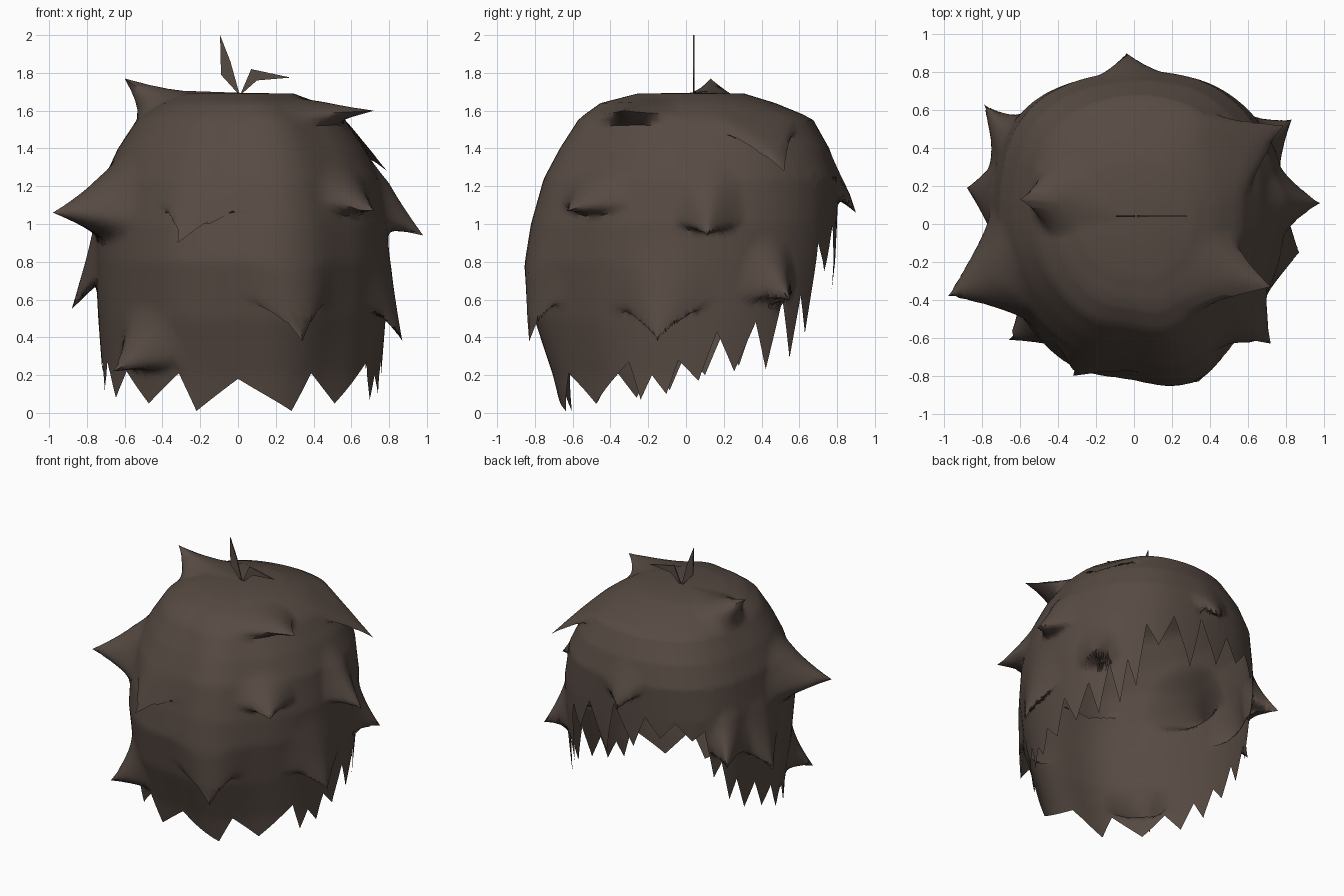
import bpy, bmesh, math
from mathutils import Vector

if "Cube" in bpy.data.objects:
    bpy.data.objects.remove(bpy.data.objects["Cube"])

brown = bpy.data.materials.new("dark brown hair")
brown.diffuse_color = (0.095, 0.069, 0.056, 1)
brown.use_nodes = True
brown.node_tree.nodes["Principled BSDF"].inputs["Base Color"].default_value = brown.diffuse_color

# Shell plan at its widest: angle (0 = +x, 90 = +y), radius
PLAN = [(0, .79), (20, .83), (40, .86), (60, .86), (80, .82), (100, .81), (115, .83), (130, .85),
        (145, .83), (160, .78), (180, .75), (200, .75), (215, .76), (230, .78), (245, .82),
        (255, .82), (270, .81), (283, .89), (297, .88), (310, .81), (325, .80), (340, .79), (360, .79)]
# Shell outline: height, then size relative to the plan at the sides, front and back
PROFILE = [(0.0, .95, .76, .90), (.2, .95, .82, .90), (.5, .98, .94, .93), (.8, 1.0, 1.0, .97),
           (1.0, 1.0, .96, .98), (1.24, .94, .88, .99), (1.4, .84, .78, .93),
           (1.56, .70, .66, .82), (1.64, .54, .53, .58), (1.69, .37, .30, .38)]


def interp(table, x):
    for p, q in zip(table, table[1:]):
        if x <= q[0]:
            break
    t = (x - p[0]) / (q[0] - p[0])
    return [u + (v - u) * t for u, v in zip(p[1:], q[1:])]


def shell_point(deg, z):
    """Point on the hair shell at an angle and a height."""
    plan = sum(interp(PLAN, (deg + o) % 360)[0] for o in (-6, 0, 6)) / 3
    side, front, back = interp(PROFILE, z)
    c, s = math.cos(math.radians(deg)), math.sin(math.radians(deg))
    r = plan * (side * c * c + (back if s > 0 else front) * s * s)
    return Vector((c * r, s * r, z))


def finish(name, bm):
    bmesh.ops.recalc_face_normals(bm, faces=bm.faces)
    me = bpy.data.meshes.new(name)
    bm.to_mesh(me)
    bm.free()
    me.materials.append(brown)
    ob = bpy.data.objects.new(name, me)
    bpy.context.collection.objects.link(ob)
    bpy.ops.object.select_all(action='DESELECT')
    ob.select_set(True)
    bpy.context.view_layer.objects.active = ob
    bpy.ops.object.shade_smooth_by_angle(angle=math.radians(60))


# Jagged hem: (angle, height), alternating points and notches, high over the open face
HEM = [(5, .17), (12, .43), (19, .22), (27, .48), (32, .23), (38, .60), (43, .29), (47, .62),
       (51, .42), (56, .90), (62, .75), (70, 1.0), (80, .65), (86, 1.05), (97, .75), (104, 1.0),
       (112, .85), (120, .98), (128, .85), (134, .92), (139, .55), (143, .66), (148, .35),
       (152, .50), (158, .25), (165, .42), (172, .20), (180, .32), (187, .12), (194, .27),
       (202, .08), (212, .22), (225, .05), (243, .21), (250, .01), (270, .18), (294, .01),
       (302, .21), (317, .05), (336, .27), (341, .07), (346, .20), (352, .10), (357, .28)]

# Locks pulled out of the shell: tip, root angle, root height, spread sideways, up and down
LOCKS = [
    ((-.98, -.38, 1.06), 200, 1.04, .34, .34, .14),   # left front
    ((.98, .11, .94), 8, 1.03, .20, .40, .07),        # right side
    ((-.60, .13, 1.77), 160, 1.64, .22, .12, .12),    # left crown
    ((.72, -.33, 1.60), 325, 1.57, .27, .15, .06),    # right crown
    ((.79, .52, 1.28), 36, 1.50, .26, .20, .06),      # right back
    ((.72, -.63, 1.07), 320, 1.10, .24, .22, .07),    # right front
    ((.87, -.15, .38), 350, .58, .30, .40, .06),      # right low
    ((.83, .55, .60), 32, .66, .18, .30, .06),        # right by the face
    ((-.88, .19, .55), 168, .72, .24, .35, .06),      # left side
    ((-.66, -.61, .22), 228, .27, .24, .30, .06),     # left low
    ((-.79, .63, .70), 147, .77, .18, .30, .06),      # left by the face
    ((-.32, -.80, .90), 258, 1.10, .28, .22, .05),    # front high
    ((.34, -.83, .38), 290, .60, .28, .28, .05),      # front low
    ((-.04, .90, 1.06), 92, 1.19, .18, .22, .06),     # back
]

# Main shell as a fine grid whose last row follows the hem
SUB, ROWS = 6, 50
bm = bmesh.new()
crown = bm.verts.new((0, .03, 1.695))
cols = []
for i, (a0, z0) in enumerate(HEM):
    a1, z1 = HEM[(i + 1) % len(HEM)]
    a1 += 360 if a1 < a0 else 0
    for k in range(SUB):
        deg, low = a0 + (a1 - a0) * k / SUB, z0 + (z1 - z0) * k / SUB
        heights = [1.69, 1.675, 1.66, 1.64, 1.62, 1.6, 1.58]
        heights += [1.55 + (low - 1.55) * r / ROWS for r in range(ROWS + 1)]
        cols.append([bm.verts.new(shell_point(deg, z)) for z in heights])
for i, left in enumerate(cols):
    right = cols[(i + 1) % len(cols)]
    bm.faces.new((crown, left[0], right[0]))
    for j in range(len(left) - 1):
        bm.faces.new((left[j], left[j + 1], right[j + 1], right[j]))

# Pull each lock out into a point
rest = [(v, v.co.copy()) for v in bm.verts]
for tip, deg, z, wide, up, down in LOCKS:
    goal = shell_point(deg, z)
    root = min((co for _, co in rest), key=lambda co: (co - goal).length)
    pull = Vector(tip) - root
    for v, co in rest:
        d = co - root
        dist = math.hypot(math.hypot(d.x, d.y) / wide, d.z / (up if d.z > 0 else down))
        if dist < 1:
            v.co += pull * (1 - dist) ** 1.6
finish("hair_shell", bm)


# Two thin stray blades on the crown
def blade(name, outline):
    bm = bmesh.new()
    face = bm.faces.new([bm.verts.new((x, .036, z)) for x, z in outline])
    new = bmesh.ops.extrude_face_region(bm, geom=[face])["geom"]
    bmesh.ops.translate(bm, vec=(0, .009, 0),
                        verts=[v for v in new if isinstance(v, bmesh.types.BMVert)])
    finish(name, bm)


blade("upright_blade", [(.01, 1.68), (-.09, 1.79), (-.095, 2.0), (-.04, 1.86)])
blade("leaning_blade", [(.01, 1.68), (.10, 1.76), (.28, 1.775), (.07, 1.82)])
